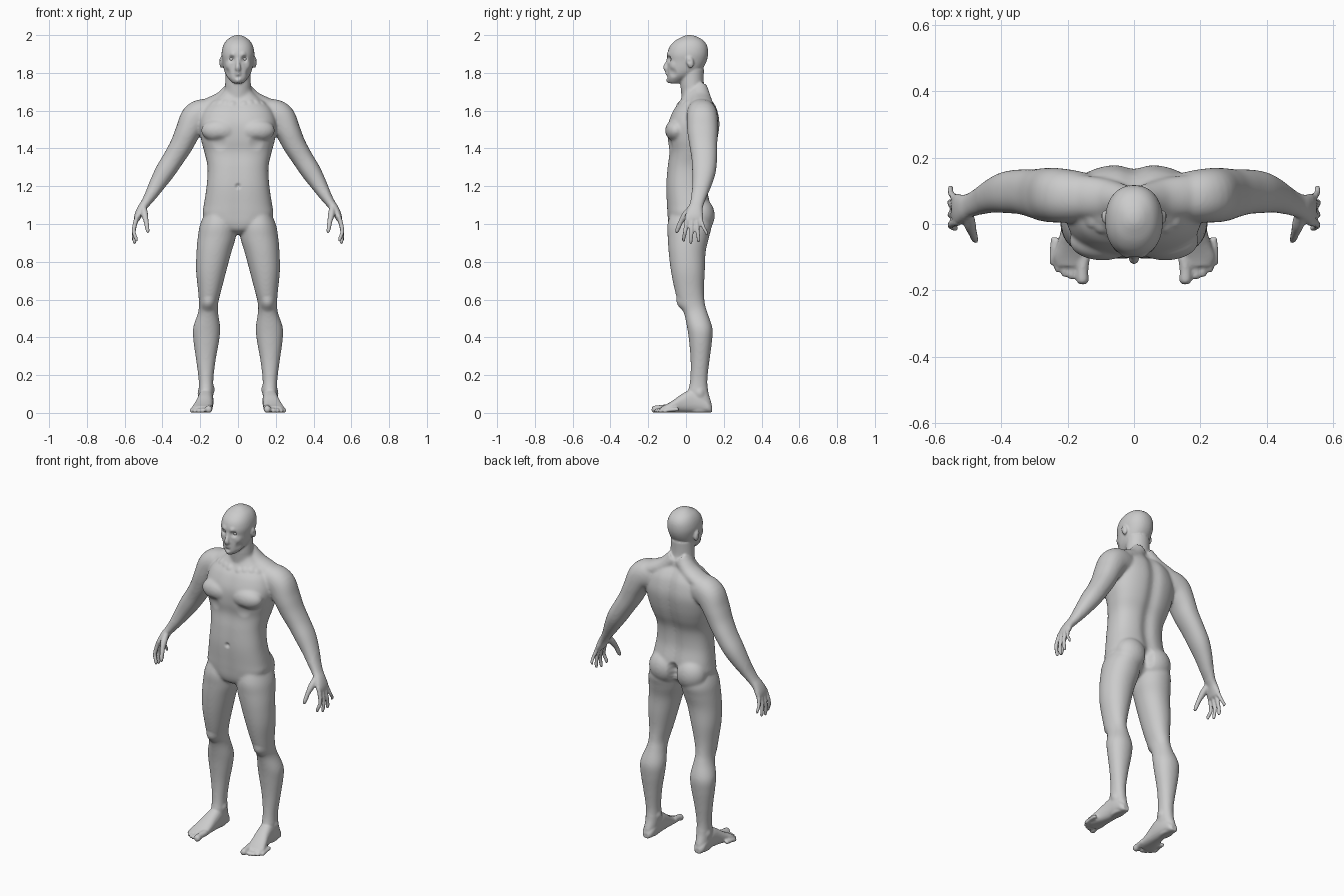
import bpy, bmesh, math
from mathutils import Vector, Matrix, kdtree

bm = bmesh.new()


def spline(rows, steps=5):
    """Catmull-Rom through rows of numbers."""
    pts = [rows[0]] + list(rows) + [rows[-1]]
    out = []
    for i in range(1, len(pts) - 2):
        for k in range(steps):
            t = k / steps
            out.append([0.5 * (2 * b + (c - a) * t + (2 * a - 5 * b + 4 * c - d) * t * t
                               + (3 * b - a - 3 * c + d) * t ** 3)
                        for a, b, c, d in zip(*pts[i - 1:i + 3])])
    return out + [list(rows[-1])]


def loft(rings):
    """Skin a list of point rings into a closed solid."""
    loops = [[bm.verts.new(p) for p in r] for r in rings]
    n = len(loops[0])
    for a, b in zip(loops, loops[1:]):
        for i in range(n):
            bm.faces.new((a[i], a[(i + 1) % n], b[(i + 1) % n], b[i]))
    bm.faces.new(loops[0][::-1])
    bm.faces.new(loops[-1])


def ring(c, u, v, p=2.0, n=32):
    pts = []
    for i in range(n):
        a = 2 * math.pi * i / n
        ca, sa = math.cos(a), math.sin(a)
        pts.append(c + u * math.copysign(abs(ca) ** (2 / p), ca)
                   + v * math.copysign(abs(sa) ** (2 / p), sa))
    return pts


def stack(rows, p=2.0, n=32, groove=0.0):
    """Horizontal slices: z, x min, x max, y front, y back."""
    rings = []
    for z, x0, x1, y0, y1 in spline(rows):
        pts = ring(Vector(((x0 + x1) / 2, (y0 + y1) / 2, z)),
                   Vector(((x1 - x0) / 2, 0, 0)), Vector((0, (y1 - y0) / 2, 0)), p, n)
        for q in pts:
            g = groove * math.exp(-(q.x / 0.035) ** 2)
            q.y += -g if q.y > (y0 + y1) / 2 else g * 0.3
        rings.append(pts)
    loft(rings)


def tube(rows, ref, p=2.0):
    """Path: x, y, z, thickness, width along ref."""
    s = spline(rows)
    rings = []
    for i, r in enumerate(s):
        a, b = s[max(i - 1, 0)], s[min(i + 1, len(s) - 1)]
        d = (Vector(b[:3]) - Vector(a[:3])).normalized()
        u = (Vector(ref) - d * d.dot(Vector(ref))).normalized()
        rings.append(ring(Vector(r[:3]), u * r[4], d.cross(u) * r[3], p))
    loft(rings)


def blob(c, s, tilt=0.0):
    m = Matrix.Translation(c) @ Matrix.Rotation(tilt, 4, 'X') @ Matrix.Diagonal((*s, 1))
    bmesh.ops.create_uvsphere(bm, u_segments=32, v_segments=20, radius=1, matrix=m)


X, Y = (1, 0, 0), (0, 1, 0)

# Leg
stack([(1.09, .05, .16, -.07, .10), (1.0, .012, .2, -.098, .135), (.93, .012, .213, -.097, .122),
       (.85, .035, .22, -.092, .104), (.75, .062, .222, -.08, .1), (.65, .088, .212, -.06, .095),
       (.58, .105, .207, -.04, .1), (.53, .105, .212, -.012, .114), (.45, .094, .238, .006, .14),
       (.38, .1, .236, .016, .138), (.28, .118, .222, .024, .125), (.18, .13, .209, .022, .114),
       (.11, .13, .208, .01, .118), (.05, .135, .208, .0, .135), (.012, .142, .202, .01, .132),
       (.002, .15, .195, .02, .12)], 2.1)

# Foot
foot = [(.138, .172, .018, .035), (.12, .172, .032, .06), (.08, .171, .038, .1), (.03, .171, .041, .122),
        (-.02, .176, .044, .1), (-.065, .184, .05, .068), (-.1, .19, .054, .047), (-.128, .19, .045, .034)]
loft([ring(Vector((x, y, h / 2 + .001)), Vector((w, 0, 0)), Vector((0, 0, h / 2)), 2.4)
      for y, x, w, h in spline(foot)])

# Toes
for x, tip, r in [(.155, -.182, .019), (.187, -.168, .0125), (.208, -.16, .012),
                  (.229, -.146, .0115), (.244, -.125, .011)]:
    tube([(x - .004, tip + .085, r + .008, r, r), (x, tip + .04, r + .005, r * .9, r * .9),
          (x, tip + .015, r, r, r), (x, tip + .004, r - .001, r * .75, r * .75),
          (x, tip, r - .001, r * .3, r * .3)], X)

# Arm from shoulder to palm
tube([(.12, .075, 1.575, .07, .07), (.175, .082, 1.58, .082, .078), (.225, .086, 1.56, .08, .082),
      (.265, .088, 1.49, .067, .081), (.298, .092, 1.42, .061, .074), (.34, .097, 1.35, .056, .068),
      (.385, .095, 1.28, .053, .063), (.425, .085, 1.215, .044, .052), (.46, .07, 1.155, .033, .042),
      (.49, .058, 1.11, .025, .036), (.512, .05, 1.08, .022, .039), (.527, .045, 1.05, .02, .046),
      (.536, .043, 1.025, .016, .047), (.539, .043, 1.015, .009, .042)], Y, 2.2)

# Fingers: base y, tip y, tip x, tip z
for y0, y1, x, z in [(.004, -.012, .537, .906), (.031, .026, .546, .894),
                     (.057, .066, .55, .904), (.08, .108, .55, .938)]:
    r = .0105 if y0 < .07 else .0092
    m = (y0 + y1) / 2
    tube([(.529, y0, 1.045, .012, r), (.54, y0, 1.02, .012, r * 1.1), (.552, m, (1.02 + z) / 2, r, r),
          (x + .003, y1, z + .018, r * .9, r * .9), (x, y1, z + .004, r * .7, r * .7),
          (x - .001, y1, z, r * .3, r * .3)], Y)

# Thumb
tube([(.5, .03, 1.085, .016, .018), (.494, -.002, 1.05, .018, .018), (.486, -.027, 1.012, .013, .013),
      (.48, -.042, .978, .012, .012), (.476, -.05, .958, .009, .009), (.475, -.052, .953, .003, .003)], Y)

# Chest, trapezius and buttock masses, ear
blob((.095, -.052, 1.495), (.1, .058, .062))
blob((.088, .075, 1.045), (.092, .077, .095))
tube([(.02, .07, 1.72, .045, .045), (.08, .075, 1.66, .045, .06), (.15, .082, 1.625, .045, .065),
      (.215, .086, 1.59, .05, .065)], Y)
blob((.087, .022, 1.857), (.012, .019, .032), .25)

# Mirror the paired parts to the other side
dup = bmesh.ops.duplicate(bm, geom=bm.verts[:] + bm.edges[:] + bm.faces[:])['geom']
for v in [g for g in dup if isinstance(g, bmesh.types.BMVert)]:
    v.co.x = -v.co.x


def centred(rows):
    return [(z, -w, w, a, b) for z, w, a, b in rows]


# Torso
stack(centred([(.945, .03, -.04, .04), (.965, .07, -.08, .08), (1.0, .15, -.095, .11), (1.05, .185, -.1, .125),
               (1.1, .181, -.103, .132), (1.2, .166, -.107, .113), (1.3, .161, -.1, .12),
               (1.38, .178, -.09, .15), (1.45, .196, -.098, .17), (1.53, .205, -.096, .181),
               (1.6, .185, -.07, .17), (1.64, .15, -.042, .152), (1.68, .1, -.02, .122),
               (1.71, .07, -.015, .1)]), 2.5, 96, .016)

# Neck
stack(centred([(1.62, .08, -.02, .12), (1.68, .073, -.025, .112), (1.74, .068, -.03, .095),
               (1.82, .066, -.03, .095)]))

# Head
stack(centred([(1.745, .026, -.09, -.03), (1.765, .046, -.098, .0), (1.79, .064, -.099, .05),
               (1.82, .075, -.099, .085), (1.86, .082, -.098, .108), (1.9, .087, -.099, .117),
               (1.94, .08, -.086, .113), (1.97, .063, -.058, .094), (1.99, .037, -.022, .062),
               (1.998, .018, -.002, .038), (2.0, .006, .01, .024)]), 2.2, 48)

# Nose
tube([(0, -.088, 1.885, .01, .009), (0, -.097, 1.855, .012, .01), (0, -.105, 1.832, .016, .014),
      (0, -.103, 1.818, .013, .015), (0, -.098, 1.812, .006, .009)], X)

# Fuse everything into one skin
bmesh.ops.recalc_face_normals(bm, faces=bm.faces)
me = bpy.data.meshes.new("body")
bm.to_mesh(me)
bm.free()
body = bpy.data.objects.new("body", me)
bpy.context.collection.objects.link(body)
bpy.context.view_layer.objects.active = body
body.select_set(True)


def apply(kind, **props):
    m = body.modifiers.new(kind.lower(), kind)
    for k, v in props.items():
        setattr(m, k, v)
    bpy.ops.object.modifier_apply(modifier=m.name)


apply('REMESH', mode='VOXEL', voxel_size=.006)
group = body.vertex_groups.new(name="soft")
group.add([v.index for v in body.data.vertices
           if .13 < v.co.z < 1.73 and abs(v.co.x) < .47], 1, 'REPLACE')
apply('SMOOTH', factor=.5, iterations=18, vertex_group="soft")
apply('SMOOTH', factor=.5, iterations=2)

# Sculpted details: place, radius, displacement
verts = body.data.vertices
kd = kdtree.KDTree(len(verts))
for v in verts:
    kd.insert(v.co, v.index)
kd.balance()
dents = [((.034, -.092, 1.874), .024, (0, .015, 0)), ((.03, -.098, 1.899), .024, (0, -.006, 0)),
         ((.058, -.075, 1.84), .03, (.003, -.004, 0)), ((.058, -.07, 1.8), .03, (-.004, .004, 0)),
         ((0, -.1, 1.797), .024, (0, -.009, 0)), ((.01, -.107, 1.795), .009, (0, .004, 0)),
         ((0, -.1, 1.777), .014, (0, .005, 0)), ((0, -.097, 1.757), .024, (0, -.008, 0)),
         ((.09, .018, 1.86), .014, (-.008, 0, 0)), ((0, -.105, 1.2), .02, (0, .01, 0)),
         ((.158, -.035, .575), .05, (0, -.009, 0)), ((.13, .065, .125), .03, (-.006, 0, 0)),
         ((.208, .075, .105), .03, (.006, 0, 0)), ((.1, -.1, 1.425), .05, (0, .008, 0))]
dents += [((0, .125, z), .04, (0, -.018, 0)) for z in (.98, 1.01, 1.04, 1.07)]
dents += [((.03 + .035 * i, -.035 + .012 * i, 1.635 + .004 * i), .025, (0, -.005, .002)) for i in range(4)]
for c, r, d in dents:
    for s in ((1, -1) if c[0] else (1,)):
        for co, i, dist in kd.find_range((c[0] * s, c[1], c[2]), r):
            f = (1 - (dist / r) ** 2) ** 2
            verts[i].co += Vector((d[0] * s, d[1], d[2])) * f
body.data.polygons.foreach_set("use_smooth", [True] * len(body.data.polygons))

# Eyeballs
bm = bmesh.new()
for s in (1, -1):
    blob((.033 * s, -.069, 1.873), (.014, .014, .012))
me = bpy.data.meshes.new("eyes")
bm.to_mesh(me)
bm.free()
me.polygons.foreach_set("use_smooth", [True] * len(me.polygons))
bpy.context.collection.objects.link(bpy.data.objects.new("eyes", me))
